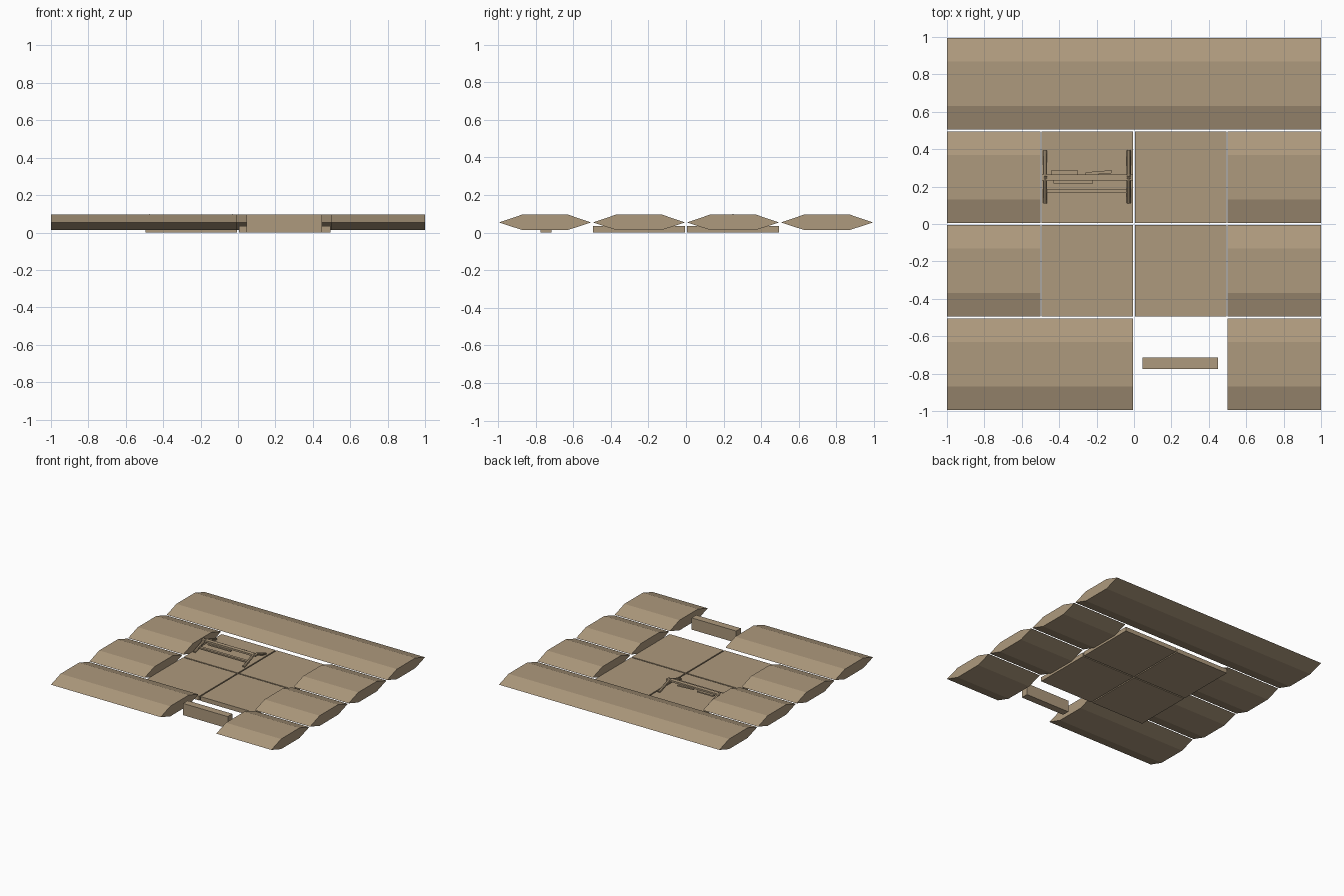
import bpy, bmesh
from math import atan2, hypot
from mathutils import Matrix, Vector

old = bpy.data.objects.get("Cube")
if old:
    bpy.data.objects.remove(old, do_unlink=True)

# single sandy tan
tan = bpy.data.materials.new("sandy_tan")
tan.use_nodes = True
colour = (0.42, 0.32, 0.205, 1)
tan.diffuse_color = colour
tan.node_tree.nodes["Principled BSDF"].inputs["Base Color"].default_value = colour


def finish(name, bm):
    bmesh.ops.recalc_face_normals(bm, faces=bm.faces)
    mesh = bpy.data.meshes.new(name)
    bm.to_mesh(mesh)
    bm.free()
    mesh.materials.append(tan)
    obj = bpy.data.objects.new(name, mesh)
    bpy.context.collection.objects.link(obj)
    return obj


def box(name, x, y, z, tilt=0.0, axis='X'):
    """Box from (min, max) ranges, tilted about its own centre."""
    ranges = (x, y, z)
    centre = Vector([(a + b) / 2 for a, b in ranges])
    size = [b - a for a, b in ranges]
    bm = bmesh.new()
    bmesh.ops.create_cube(bm, size=1, matrix=Matrix.Translation(centre)
                          @ Matrix.Rotation(tilt, 4, axis)
                          @ Matrix.Diagonal((*size, 1)))
    return finish(name, bm)


def hex_bar(name, x0, x1, y):
    """Flat six-sided bar running along x."""
    low, mid, top = 0.013, 0.054, 0.096
    profile = [(-0.245, mid), (-0.12, low), (0.12, low),
               (0.245, mid), (0.12, top), (-0.12, top)]
    bm = bmesh.new()
    face = bm.faces.new([bm.verts.new((x0, y + dy, z)) for dy, z in profile])
    out = bmesh.ops.extrude_face_region(bm, geom=[face])
    moved = [g for g in out["geom"] if isinstance(g, bmesh.types.BMVert)]
    bmesh.ops.translate(bm, verts=moved, vec=(x1 - x0, 0, 0))
    return finish(name, bm)


# surrounding wall bars
hex_bar("back_wall", -1, 1, 0.75)
for row, y in (("rear", 0.25), ("middle", -0.25)):
    hex_bar(row + "_right_wall", -1, -0.5, y)
    hex_bar(row + "_left_wall", 0.5, 1, y)
hex_bar("front_right_wall", -1, -0.005, -0.75)
hex_bar("front_left_wall", 0.5, 1, -0.75)

# four floor slabs
for side, x in (("right", -0.25), ("left", 0.25)):
    for end, y in (("front", -0.25), ("rear", 0.25)):
        box(f"{end}_{side}_floor", (x - 0.245, x + 0.245),
            (y - 0.245, y + 0.245), (0, 0.035))

# gate block in the front opening
box("gate_block", (0.045, 0.45), (-0.775, -0.715), (0, 0.096))


# trestle: splayed rounded legs
def leg(name, x, foot_y):
    foot, top = Vector((x, foot_y, 0.038)), Vector((x, 0.25, 0.088))
    span = top - foot
    bm = bmesh.new()
    bmesh.ops.create_cone(bm, cap_ends=True, segments=8, radius1=0.011, radius2=0.011,
                          depth=span.length,
                          matrix=Matrix.Translation((foot + top) / 2)
                          @ span.to_track_quat('Z', 'Y').to_matrix().to_4x4())
    return finish(name, bm)


for side, x in (("right", -0.475), ("left", -0.028)):
    leg(f"trestle_{side}_front_leg", x, 0.112)
    leg(f"trestle_{side}_rear_leg", x, 0.392)

# trestle beam, lower rail and broken planks
box("trestle_beam", (-0.495, -0.005), (0.232, 0.265), (0.078, 0.092))
box("trestle_rail", (-0.47, -0.03), (0.166, 0.188), (0.048, 0.06))
box("rear_plank_right", (-0.445, -0.3), (0.262, 0.287), (0.07, 0.08))
box("rear_plank_left", (-0.26, -0.12), (0.266, 0.282), (0.072, 0.082), 0.08, 'Z')
box("front_plank", (-0.43, -0.22), (0.217, 0.234), (0.068, 0.078))
